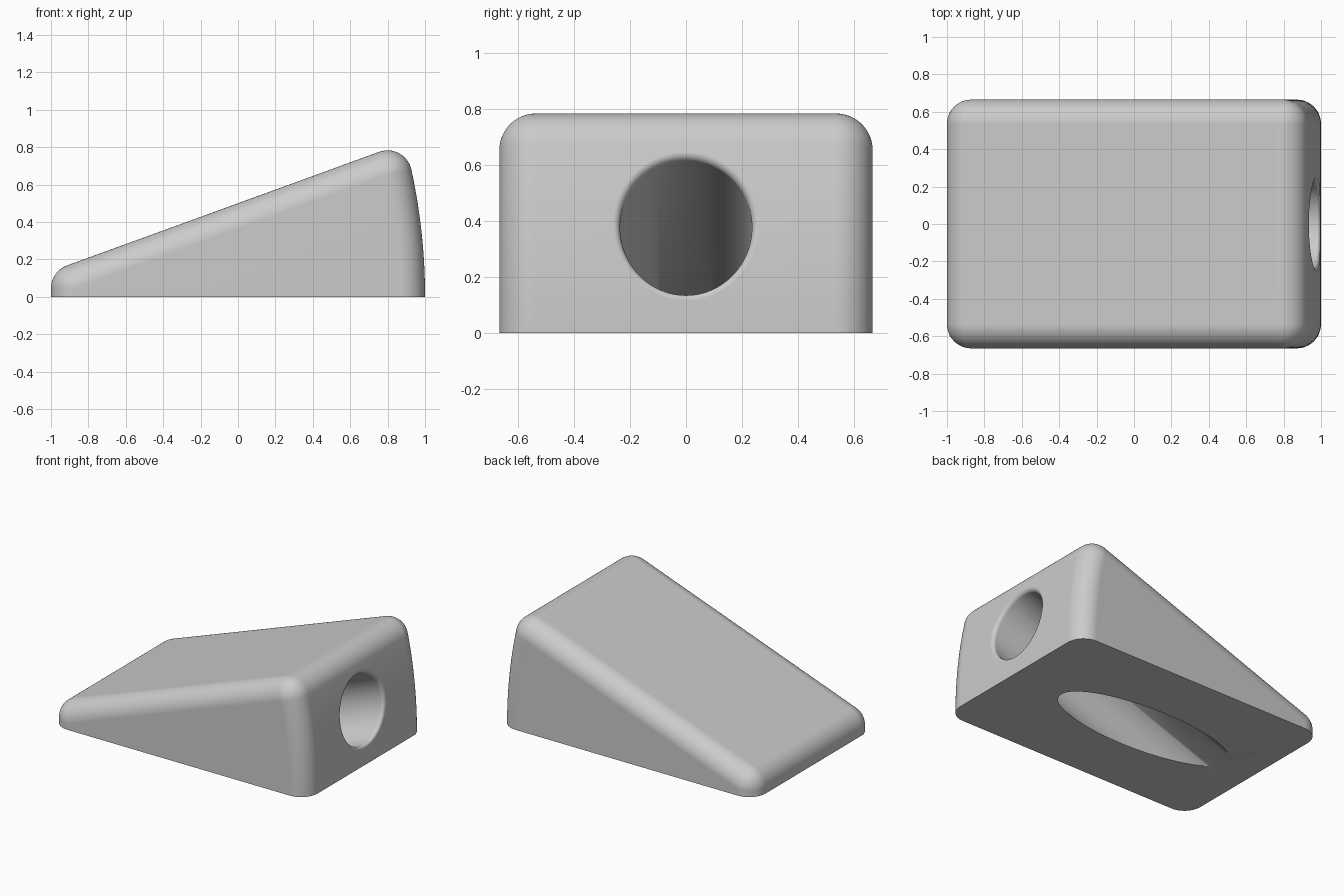
import bpy, bmesh, math
from mathutils import Vector

if "Cube" in bpy.data.objects:
    bpy.data.objects.remove(bpy.data.objects["Cube"], do_unlink=True)

FILLET = 0.13            # rounding of the body edges
HALF_Y = 0.665           # half width
SLOPE = math.radians(20)
FACE_R = 3.2             # radius of the bulging tall end
HOLE_R, RIM = 0.235, 0.025
HOLE_Z = 0.385


def polar(a):
    return Vector((math.cos(a), math.sin(a)))


def blend(a, b, n):
    return [a + (b - a) * i / n for i in range(n + 1)]


def new_object(name, bm):
    bmesh.ops.recalc_face_normals(bm, faces=bm.faces)
    mesh = bpy.data.meshes.new(name)
    bm.to_mesh(mesh)
    bm.free()
    obj = bpy.data.objects.new(name, mesh)
    bpy.context.collection.objects.link(obj)
    return obj


def loft(name, rings):
    """Skin closed rings of points and cap both ends."""
    bm = bmesh.new()
    rows = [[bm.verts.new(p) for p in ring] for ring in rings]
    n = len(rows[0])
    for a, b in zip(rows, rows[1:]):
        for i in range(n):
            j = (i + 1) % n
            bm.faces.new((a[i], a[j], b[j], b[i]))
    bm.faces.new(rows[0])
    bm.faces.new(rows[-1])
    bmesh.ops.remove_doubles(bm, verts=bm.verts, dist=1e-5)
    return new_object(name, bm)


# Side outline, stored as inner points with their outward directions
def inner_top(x):
    return 0.5 + math.tan(SLOPE) * x - FILLET / math.cos(SLOPE)


x = 0.8
for _ in range(20):
    x = 1 - FACE_R + math.sqrt((FACE_R - FILLET) ** 2 - inner_top(x) ** 2)
peak = Vector((x, inner_top(x)))
toe = Vector((FILLET - 1, inner_top(FILLET - 1)))
face_centre = Vector((1 - FACE_R, 0))
lean = math.atan2(peak.y, peak.x - face_centre.x)
top_dir = SLOPE + math.pi / 2

outline = [(face_centre + polar(a) * (FACE_R - FILLET), polar(a)) for a in blend(0, lean, 16)]
outline += [(peak, polar(a)) for a in blend(lean, top_dir, 14)[1:]]
outline += [(toe, polar(a)) for a in blend(top_dir, math.pi, 12)]
outline += [(Vector((FILLET - 1, 0)), polar(math.pi))]

# Wedge body, rounded from one side across to the other
turns = blend(0, math.pi / 2, 12)
sections = [(FILLET * math.sin(a), -HALF_Y + FILLET * (1 - math.cos(a))) for a in turns]
sections += [(d, -y) for d, y in reversed(sections)]
wedge = loft("wedge_body", [
    [(c.x + n.x * d, y, c.y + n.y * d) for c, n in outline] for d, y in sections])

# Sloping hole cutter with a flared, rounded mouth
axis = Vector((math.cos(SLOPE), 0, math.sin(SLOPE)))
up = Vector((-math.sin(SLOPE), 0, math.cos(SLOPE)))
side = Vector((0, 1, 0))


def face_x(z):
    return 1 - FACE_R + math.sqrt(FACE_R ** 2 - z * z)


start = Vector((face_x(HOLE_Z), 0, HOLE_Z))


def mouth_ring(radius, depth, sides=96):
    ring = []
    for i in range(sides):
        a = math.tau * i / sides
        p = start + (side * math.cos(a) + up * math.sin(a)) * radius
        for _ in range(8):
            p += axis * ((face_x(p.z) - p.x) / axis.x)
        ring.append(p - axis * depth)
    return ring


rings = [mouth_ring(HOLE_R + RIM, -0.1)]
for a in blend(0, math.pi / 2, 6):
    rings.append(mouth_ring(HOLE_R + RIM * (1 - math.sin(a)), RIM * (1 - math.cos(a))))
rings.append(mouth_ring(HOLE_R, 2.2))
cutter = loft("hole_cutter", rings)
cutter.hide_render = True

cut = wedge.modifiers.new("sloping_hole", 'BOOLEAN')
cut.operation = 'DIFFERENCE'
cut.solver = 'EXACT'
cut.object = cutter
bpy.ops.object.select_all(action='DESELECT')
bpy.context.view_layer.objects.active = wedge
wedge.select_set(True)
bpy.ops.object.modifier_apply(modifier=cut.name)
bpy.data.objects.remove(cutter, do_unlink=True)

# Smooth shading with crisp base edges
bpy.ops.object.shade_smooth_by_angle(angle=math.radians(30))
weighted = wedge.modifiers.new("even_shading", 'WEIGHTED_NORMAL')
weighted.keep_sharp = True

# Plain grey colour
grey = bpy.data.materials.new("plain_grey")
grey.use_nodes = True
colour = (0.6, 0.6, 0.6, 1)
grey.diffuse_color = colour
grey.node_tree.nodes["Principled BSDF"].inputs["Base Color"].default_value = colour
wedge.data.materials.clear()
wedge.data.materials.append(grey)
